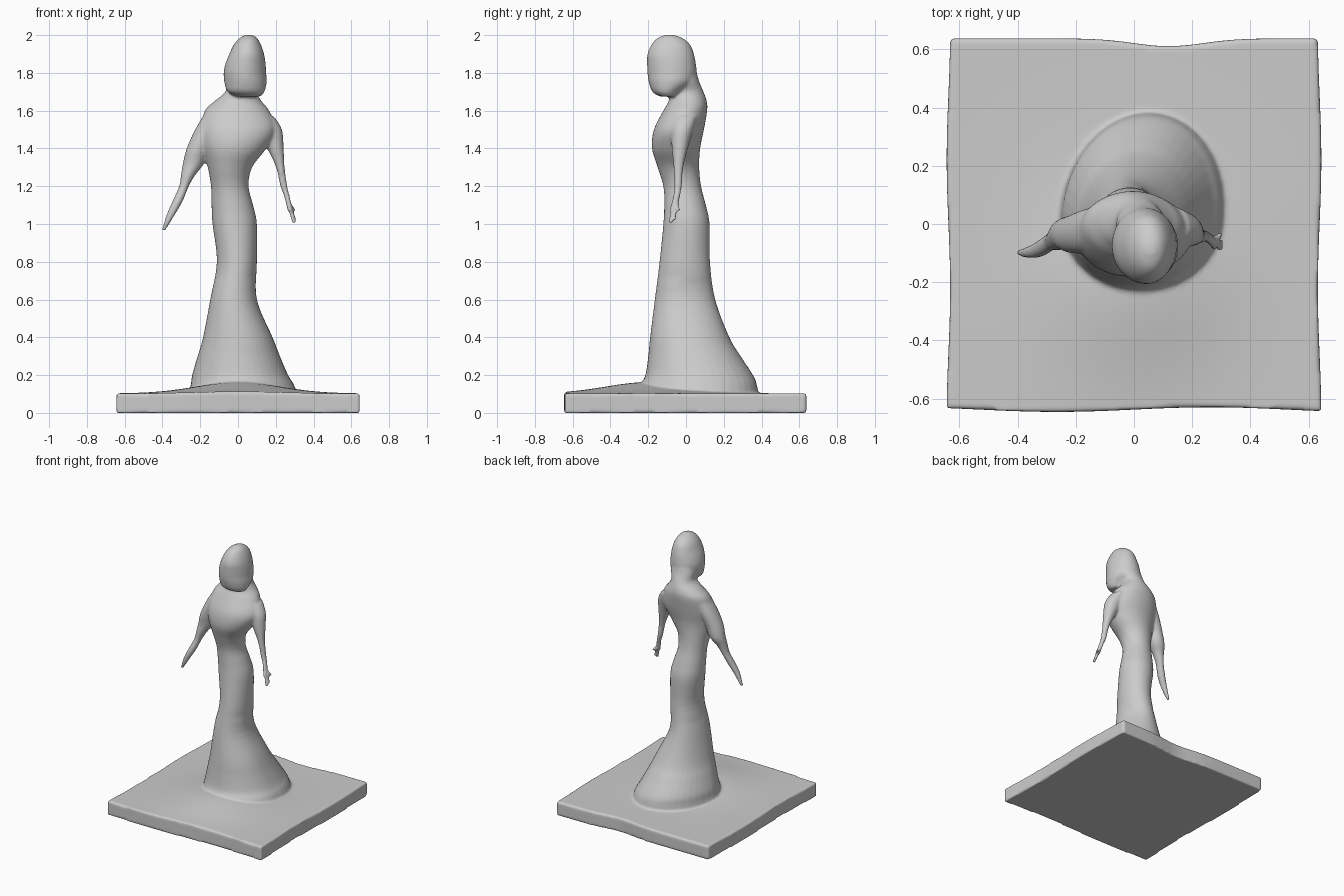
import bpy, bmesh, math


def blend(a, b, c, d, t):
    # Catmull-Rom interpolation between b and c
    return [0.5 * (2 * q + (r - p) * t + (2 * p - 5 * q + 4 * r - s) * t * t
                   + (3 * q - p - 3 * r + s) * t ** 3)
            for p, q, r, s in zip(a, b, c, d)]


def loft(name, rings, segs=40, steps=5):
    """Closed body from horizontal egg rings: (z, x min, x max, y min, y max)."""
    fine = []
    for i in range(len(rings) - 1):
        four = [rings[max(0, i - 1)], rings[i], rings[i + 1], rings[min(len(rings) - 1, i + 2)]]
        fine += [blend(*four, k / steps) for k in range(steps)]
    fine.append(rings[-1])
    bm = bmesh.new()
    loops = []
    for z, x0, x1, y0, y1 in fine:
        loop = []
        for k in range(segs):
            a = 2 * math.pi * k / segs
            mid = y0 + (y1 - y0) * (0.5 if z > 0.7 else 0.44)   # skirt trails backwards
            s = math.sin(a)
            y = mid + s * ((y1 - mid) if s > 0 else (mid - y0))
            x = (x0 + x1) / 2 + math.cos(a) * (x1 - x0) / 2
            if z < 0.6:
                x += 0.05 * max(s, 0) * (0.6 - z)
            loop.append(bm.verts.new((x, y, z)))
        loops.append(loop)
    for a, b in zip(loops, loops[1:]):
        for k in range(segs):
            n = (k + 1) % segs
            bm.faces.new((a[k], a[n], b[n], b[k]))
    bm.faces.new(loops[0])
    bm.faces.new(loops[-1])
    return finish(name, bm)


def finish(name, bm):
    bmesh.ops.recalc_face_normals(bm, faces=bm.faces)
    me = bpy.data.meshes.new(name)
    bm.to_mesh(me)
    bm.free()
    ob = bpy.data.objects.new(name, me)
    bpy.context.collection.objects.link(ob)
    return ob


# Square base with uneven edges and a soft mound around the skirt
bm = bmesh.new()
bmesh.ops.create_cube(bm, size=1)
bmesh.ops.subdivide_edges(bm, edges=bm.edges[:], cuts=47, use_grid_fill=True)
for v in bm.verts:
    x, y, t = v.co.x * 1.275, v.co.y * 1.275, v.co.z + 0.5
    top = 0.103 + 0.06 * math.exp(-(x * x + (y + 0.2) ** 2) / 0.1)
    if y > 0:
        y -= (y / 0.64) ** 2 * 0.027 * math.exp(-((x - 0.12) / 0.17) ** 2)
    else:
        y += (y / 0.64) ** 2 * 0.008 * math.sin(x * 6)
    x += 0.006 * (x / 0.64) * math.sin(v.co.y * 9)
    v.co = (x, y, t * top)
base = finish("base", bm)

# Gown, torso and long hair down to the shoulders
gown = loft("gown", [
    (0.06, -0.27, 0.33, -0.26, 0.39), (0.15, -0.25, 0.295, -0.238, 0.375),
    (0.2, -0.243, 0.265, -0.215, 0.355), (0.3, -0.214, 0.222, -0.2, 0.29),
    (0.4, -0.185, 0.183, -0.19, 0.23), (0.6, -0.147, 0.1, -0.165, 0.155),
    (0.8, -0.112, 0.1, -0.14, 0.127), (1.0, -0.135, 0.1, -0.12, 0.125),
    (1.1, -0.14, 0.08, -0.115, 0.105), (1.2, -0.143, 0.056, -0.12, 0.08),
    (1.3, -0.16, 0.075, -0.15, 0.07), (1.4, -0.185, 0.15, -0.18, 0.075),
    (1.5, -0.2, 0.2, -0.17, 0.095), (1.6, -0.175, 0.165, -0.12, 0.112),
    (1.65, -0.125, 0.125, -0.092, 0.11), (1.7, -0.067, 0.098, -0.085, 0.093),
    (1.76, -0.06, 0.115, -0.08, 0.068), (1.83, -0.04, 0.11, -0.08, 0.05)])

# Head, overhanging the neck at the front
head = loft("head", [
    (1.675, -0.005, 0.12, -0.14, -0.05), (1.7, -0.055, 0.14, -0.178, -0.02),
    (1.75, -0.072, 0.152, -0.197, 0.04), (1.8, -0.076, 0.149, -0.204, 0.056),
    (1.85, -0.066, 0.146, -0.206, 0.052), (1.9, -0.046, 0.138, -0.204, 0.042),
    (1.95, -0.022, 0.121, -0.182, 0.022), (1.985, 0.01, 0.1, -0.15, -0.02),
    (2.002, 0.04, 0.075, -0.105, -0.07)])

# Sleeve ending in a flat pointed hand
arm_left = loft("arm_left", [
    (0.965, -0.405, -0.385, -0.11, -0.088), (1.05, -0.378, -0.333, -0.118, -0.075),
    (1.12, -0.347, -0.293, -0.112, -0.055), (1.2, -0.312, -0.26, -0.092, -0.03),
    (1.26, -0.302, -0.225, -0.09, -0.01), (1.32, -0.292, -0.18, -0.09, 0.02),
    (1.4, -0.272, -0.15, -0.1, 0.03), (1.5, -0.227, -0.1, -0.1, 0.05),
    (1.58, -0.18, -0.08, -0.08, 0.06)], 24)

# Thin arm with a small open hand
arm_right = loft("arm_right", [
    (1.07, 0.263, 0.291, -0.09, -0.045), (1.15, 0.243, 0.273, -0.068, -0.03),
    (1.2, 0.224, 0.261, -0.063, -0.022), (1.3, 0.201, 0.247, -0.066, -0.014),
    (1.4, 0.155, 0.242, -0.075, 0.01), (1.5, 0.1, 0.233, -0.08, 0.04),
    (1.57, 0.08, 0.19, -0.07, 0.06)], 24)
parts = [base, gown, head, arm_left, arm_right]
r = 0.011
for x, y, z in [(0.297, -0.083, 1.005), (0.3, -0.062, 1.02), (0.298, -0.037, 1.07)]:
    parts.append(loft("finger", [
        (z, x - r, x + r, y - r, y + r),
        (1.12, 0.265 - r, 0.265 + r, -0.06 - r, -0.06 + r)], 12))

# Fuse all parts into one flowing sculpted surface
bpy.ops.object.select_all(action='DESELECT')
for p in parts:
    p.select_set(True)
bpy.context.view_layer.objects.active = base
bpy.ops.object.join()
statue = bpy.context.view_layer.objects.active
statue.name = "robed_statue_on_base"
fuse = statue.modifiers.new("fuse", 'REMESH')
fuse.mode = 'VOXEL'
fuse.voxel_size = 0.008
fuse.use_smooth_shade = True
soft = statue.modifiers.new("soften", 'SMOOTH')
soft.factor = 0.5
soft.iterations = 7
